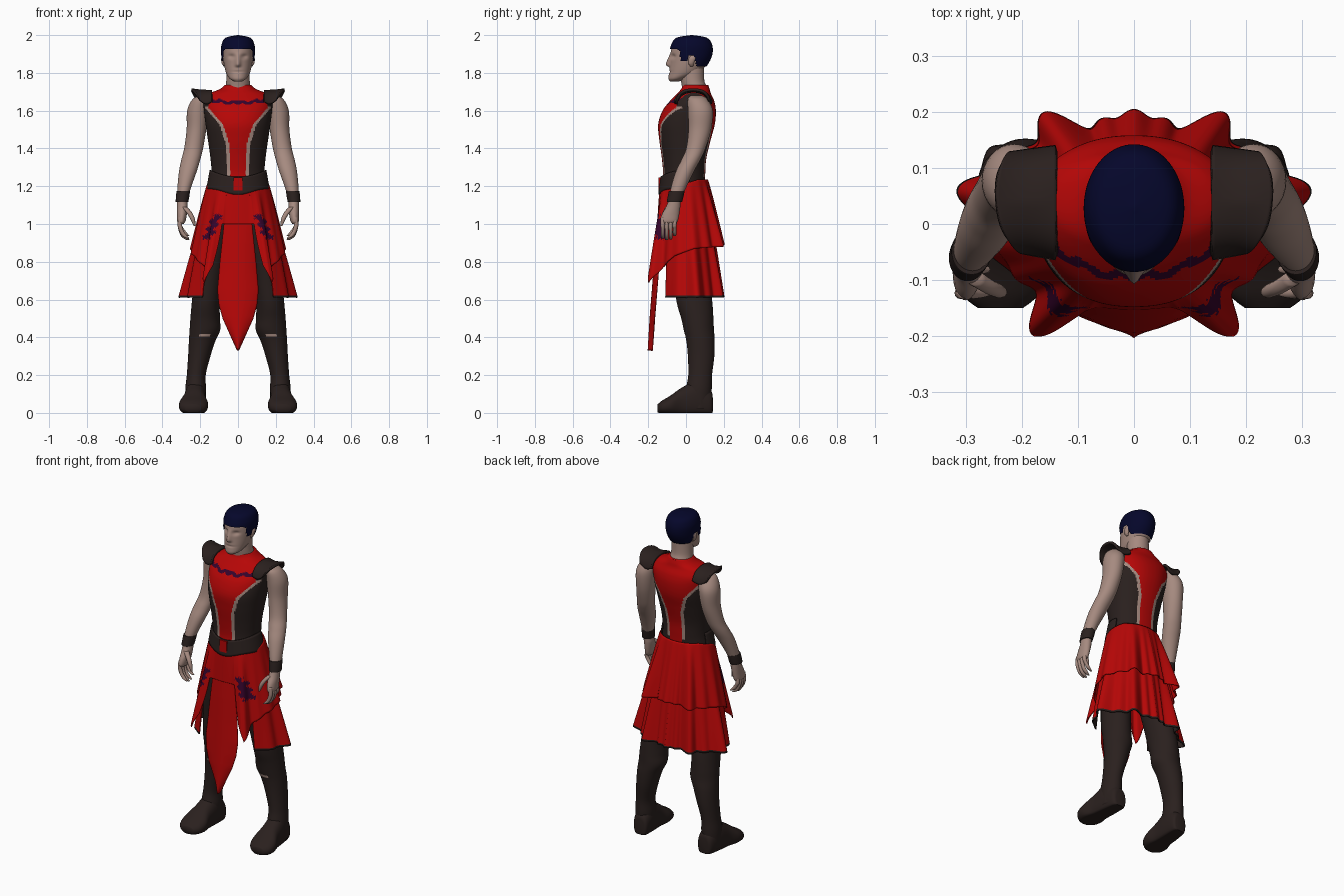
import bpy, math
from math import sin, cos, exp, radians, pi

if "Cube" in bpy.data.objects:
    bpy.data.objects.remove(bpy.data.objects["Cube"])


def mat(name, r, g, b):
    m = bpy.data.materials.new(name)
    m.diffuse_color = (r, g, b, 1)
    m.use_nodes = True
    m.node_tree.nodes["Principled BSDF"].inputs["Base Color"].default_value = m.diffuse_color
    return m


RED = mat("red cloth", .47, .002, .002)
DARK = mat("dark leather", .023, .0145, .013)
SKIN = mat("skin", .38, .255, .215)
HAIR = mat("navy hair", .0015, .002, .024)
PURPLE = mat("purple trim", .035, .001, .024)


def lerp(table, x):
    """Piecewise linear lookup."""
    if x <= table[0][0]:
        return table[0][1]
    for (a, p), (b, q) in zip(table, table[1:]):
        if x <= b:
            return p + (q - p) * (x - a) / (b - a)
    return table[-1][1]


def spline(keys, sub):
    """Catmull-Rom through tuples."""
    out = []
    for i in range(len(keys) - 1):
        k = [keys[max(i - 1, 0)], keys[i], keys[i + 1], keys[min(i + 2, len(keys) - 1)]]
        for j in range(sub):
            t = j / sub
            out.append([.5 * (2 * b + (c - a) * t + (2 * a - 5 * b + 4 * c - d) * t * t
                              + (3 * b - a - 3 * c + d) * t ** 3) for a, b, c, d in zip(*k)])
    out.append(list(keys[-1]))
    return out


def make(name, verts, faces, mats, rule=None, keep=None, thick=0, mirror=False, flip_mat=0):
    def mid(f):
        return [sum(verts[i][k] for i in f) / len(f) for k in range(3)]
    if keep:
        faces = [f for f in faces if keep(*mid(f))]
    me = bpy.data.meshes.new(name)
    me.from_pydata(verts, [], faces)
    for m in mats:
        me.materials.append(m)
    for p in me.polygons:
        p.use_smooth = True
        if rule:
            p.material_index = rule(*mid(p.vertices))
    ob = bpy.data.objects.new(name, me)
    bpy.context.collection.objects.link(ob)
    if thick:
        s = ob.modifiers.new("thickness", 'SOLIDIFY')
        s.thickness, s.offset, s.material_offset = thick, 0, flip_mat
    if mirror:
        ob.modifiers.new("mirror", 'MIRROR')
    return ob


def loft(name, keys, mats, sub=6, seg=32, e=2, along_y=False, warp=None, **kw):
    """Skin of rings (x, y, z, rx, r2); rings lie flat, or upright if along_y."""
    verts, faces, rings = [], [], spline(keys, sub)
    for x, y, z, a, b in rings:
        a, b = max(a, .002), max(b, .002)
        for i in range(seg):
            c, s = cos(2 * pi * i / seg), sin(2 * pi * i / seg)
            c = math.copysign(abs(c) ** (2 / e), c) * a
            s = math.copysign(abs(s) ** (2 / e), s) * b
            v = (x + c, y, max(z + s, 0)) if along_y else (x + c, y + s, z)
            verts.append(warp(*v) if warp else v)
    up = rings[-1][2] > rings[0][2] or along_y
    for r in range(len(rings) - 1):
        for i in range(seg):
            p, q = r * seg + i, r * seg + (i + 1) % seg
            f = (p, q, q + seg, p + seg)
            faces.append(f if up else f[::-1])
    top = tuple(range((len(rings) - 1) * seg, len(rings) * seg))
    bot = tuple(range(seg))[::-1]
    faces += [bot, top] if up else [bot[::-1], top[::-1]]
    return make(name, verts, faces, mats, **kw)


def sheet(name, fn, nu, nv, mats, **kw):
    """Cloth surface fn(u, v), u and v in 0..1."""
    verts = [fn(i / nu, j / nv) for j in range(nv + 1) for i in range(nu + 1)]
    w = nu + 1
    faces = [(j * w + i, (j + 1) * w + i, (j + 1) * w + i + 1, j * w + i + 1)
             for j in range(nv) for i in range(nu)]
    return make(name, verts, faces, mats, **kw)


# Head with eye sockets, nose and mouth
head = [(0, -.06, 1.755, .022, .025), (0, -.045, 1.77, .045, .048), (0, -.01, 1.80, .063, .08),
        (0, .013, 1.85, .075, .098), (0, .025, 1.90, .08, .107), (0, .03, 1.95, .078, .1),
        (0, .03, 1.978, .056, .072), (0, .03, 1.992, .004, .005)]


def face(x, y, z):
    if y < -.02:
        n = lerp([(1.828, 0), (1.842, 1), (1.852, .95), (1.895, .2), (1.91, 0)], z)
        y -= .022 * n * exp(-(x / .013) ** 2)
        y += .012 * exp(-((abs(x) - .034) / .017) ** 2 - ((z - 1.887) / .012) ** 2)
        y += .005 * exp(-(x / .03) ** 2 - ((z - 1.806) / .005) ** 2)
    return x, y, z


loft("head", head, [SKIN], sub=10, seg=72, warp=face)
loft("neck", [(0, .05, 1.66, .075, .07), (0, .045, 1.72, .066, .066), (0, .035, 1.76, .062, .062),
              (0, .03, 1.83, .06, .065)], [SKIN])
loft("ear", [(.072, .03, 1.835, .004, .008), (.077, .027, 1.85, .009, .014),
             (.08, .032, 1.875, .009, .018), (.078, .036, 1.892, .004, .01)], [SKIN], mirror=True)

# Short hair cap, cut to a hairline
hairline = [(-.05, 1.925), (-.035, 1.92), (-.028, 1.862), (.012, 1.862), (.018, 1.893),
            (.045, 1.893), (.053, 1.835), (.2, 1.825)]
loft("hair", [(x, y, z + (.008 if z > 1.97 else 0), a + (.009 if z < 1.99 else 0), b + (.008 if z < 1.99 else 0))
              for x, y, z, a, b in head],
     [HAIR], sub=12, seg=72, keep=lambda x, y, z: z > lerp(hairline, y))

# Torso: red centre panels, skin slits, dark sides, purple chest band
panel = [(1.2, .04), (1.42, .046), (1.53, .08), (1.615, .158), (1.65, .15), (1.74, .14)]


def torso_rule(x, y, z):
    w, a = lerp(panel, z), abs(x)
    if y < 0 and a < .15 and abs(z - 1.641 - .8 * x * x - .005 * sin(a * 85)) < .0085 + .002 * sin(a * 200):
        return 3
    if a < w:
        return 0
    return 2 if a < w + .018 and 1.25 < z < 1.62 else 1


loft("torso", [(0, -.015, 1.12, .15, .112), (0, -.015, 1.2, .147, .115), (0, -.01, 1.27, .14, .112),
               (0, -.01, 1.35, .146, .118), (0, -.005, 1.45, .16, .137), (0, .003, 1.53, .172, .15),
               (0, .017, 1.6, .18, .141), (0, .032, 1.65, .18, .118), (0, .042, 1.69, .15, .09),
               (0, .05, 1.715, .095, .075), (0, .05, 1.735, .07, .068)],
     [RED, DARK, SKIN, PURPLE], sub=10, seg=144, e=2.2, rule=torso_rule)


# Winged shoulder pads, rounded outside
def pad(u, v):
    v = 2 * v - 1
    return (.138 + .108 * u * (1 - .3 * v * v) + .01 * v * u, .038 + .1 * sin(v * 1.3) * (1 - .12 * u),
            1.703 - .055 * abs(v) ** 2.5 - .015 * sin(pi * u) * abs(v) + .008 * u * u)


sheet("shoulder_pad", pad, 20, 28, [DARK], thick=.014, mirror=True)

# Arms, wrist cuffs, hands
loft("arm", [(.18, .055, 1.68, .02, .03), (.195, .062, 1.66, .046, .052), (.212, .076, 1.6, .057, .066),
             (.22, .073, 1.5, .052, .06), (.235, .052, 1.4, .05, .051), (.25, .026, 1.34, .05, .05),
             (.265, -.005, 1.28, .047, .048), (.283, -.037, 1.2, .037, .041), (.295, -.058, 1.13, .028, .034),
             (.295, -.068, 1.09, .028, .038), (.297, -.082, 1.05, .026, .046), (.3, -.09, 1.015, .022, .046),
             (.3, -.092, 1.0, .012, .036)], [SKIN], mirror=True)
loft("wrist_cuff", [(.296, -.062, 1.117, .032, .04), (.296, -.06, 1.122, .034, .041),
                    (.29, -.05, 1.17, .036, .042), (.29, -.049, 1.175, .034, .04)], [DARK], sub=3, mirror=True)
for i in range(4):
    y, d = -.123 + i * .021, (.0, -.008, -.004, .014)[i]
    loft("finger", [(.303, y, 1.035, .012, .011), (.308, y, .995, .012, .011), (.298, y, .96 + d, .012, .01),
                    (.28, y, .935 + d, .013, .01), (.262, y, .922 + d, .006, .006)], [SKIN], sub=4, seg=12, mirror=True)
loft("thumb", [(.285, -.095, 1.09, .016, .014), (.258, -.112, 1.06, .015, .013),
               (.24, -.12, 1.025, .012, .012), (.23, -.122, .99, .005, .005)], [SKIN], sub=4, seg=12, mirror=True)

# Legs with tall boots and a small skin slit under the knee
loft("leg", [(.075, 0, 1.16, .07, .095), (.105, 0, 1.0, .08, .1), (.132, .01, .85, .08, .1),
             (.155, .03, .7, .077, .096), (.17, .046, .58, .075, .094), (.174, .06, .5, .078, .085),
             (.175, .068, .44, .081, .08), (.19, .077, .38, .07, .075), (.205, .08, .3, .059, .07),
             (.221, .075, .2, .05, .063), (.224, .068, .12, .055, .068), (.226, .065, .02, .05, .06)],
     [DARK, SKIN], sub=8, seg=40, mirror=True,
     rule=lambda x, y, z: int(abs(z - .41) < .005 and abs(x - .18) < .03 and y < .05))
loft("boot_foot", [(.215, .142, .045, .02, .035), (.218, .13, .05, .045, .07), (.224, .06, .07, .056, .1),
                   (.23, -.02, .055, .061, .08), (.235, -.08, .04, .077, .053), (.238, -.125, .03, .068, .036),
                   (.238, -.15, .024, .04, .022)], [DARK], along_y=True, e=2.3, mirror=True)


# Skirts: half tiers from front (0 deg) to back (180 deg), mirrored
def tier(start, top, bottom, ztop, hem, bumps, pleat):
    def ell(a, b, s, c):
        return 1 / math.sqrt((s / a) ** 2 + (c / b) ** 2)

    def fn(u, v):
        d = start + (180 - start) * u
        s, c = sin(radians(d)), cos(radians(d))
        r0 = ell(*top, s, c)
        r1 = ell(bottom[0], bottom[1 if d < 90 else 2], s, c)
        r1 += sum(h * exp(-((d - m) / w) ** 2) for m, w, h in bumps)
        r1 += pleat * cos(radians(18 * d)) * min(1, max(0, (d - 60) / 40))
        r = r0 + (r1 - r0) * v ** .9
        z0 = lerp(ztop, d)
        return r * s, -r * c - .012 * (1 - v), z0 + (lerp(hem, d) - z0) * v
    return fn


def upper_rule(x, y, z):
    jag = .01 * sin(z * 150)
    return int(y < -.05 and .92 < z < 1.05 and abs(x - .105 - (1.05 - z) * .45 - jag) < .02)


sheet("upper_skirt", tier(0, (.16, .125), (.25, .15, .195), [(0, 1.18), (60, 1.19), (120, 1.235), (180, 1.235)],
                          [(0, 1.0), (29, 1.0), (36, .78), (42, .69), (55, .77), (75, .83), (100, .87), (180, .89)],
                          [(42, 9, .088), (65, 7, .012), (141, 8, .035), (157, 6, -.022)], .007),
      180, 36, [RED, PURPLE], rule=upper_rule, thick=.006, mirror=True)
sheet("lower_skirt", tier(60, (.17, .13), (.27, .17, .193), [(0, 1.1)], [(0, .61), (90, .61), (180, .612)],
                          [(62, 14, -.015), (102, 8, .047), (141, 8, .03), (157, 6, -.02)], .008),
      150, 44, [RED, DARK], rule=lambda x, y, z: int(z < .622), thick=.006, mirror=True, flip_mat=1)

# Pointed front flap
flap_w = [(.33, .002), (.5, .08), (.57, .1), (.65, .108), (.8, .095), (1.0, .074), (1.18, .06)]
flap_y = [(.33, -.2), (.5, -.19), (.65, -.178), (.9, -.158), (1.18, -.132)]


def flap(u, v):
    z, k = 1.18 - .85 * v, 2 * u - 1
    return k * lerp(flap_w, z), lerp(flap_y, z) + .024 * k * k * min(1, v * 2), z


sheet("front_flap", flap, 24, 60, [RED], thick=.006)


# Belt hugging the waist, dipping to a point in front, with buckle plate
def belt(u, v):
    a = radians(-105 + 210 * u)
    hi = 1.25 + .035 * sin(a) ** 2
    lo = 1.185 - .03 * max(cos(a), 0) ** 6
    return ((.146 + .018 * v) * sin(a), -.012 - (.12 + .011 * v) * cos(a), lo + (hi - lo) * (1 - v))


sheet("belt", belt, 64, 8, [DARK], thick=.008)
bpy.ops.mesh.primitive_cube_add(size=1, location=(0, -.139, 1.212))
buckle = bpy.context.object
buckle.name = "belt_buckle"
buckle.scale = (.046, .012, .07)
buckle.data.materials.append(RED)
bevel = buckle.modifiers.new("soft edge", 'BEVEL')
bevel.width = .004
